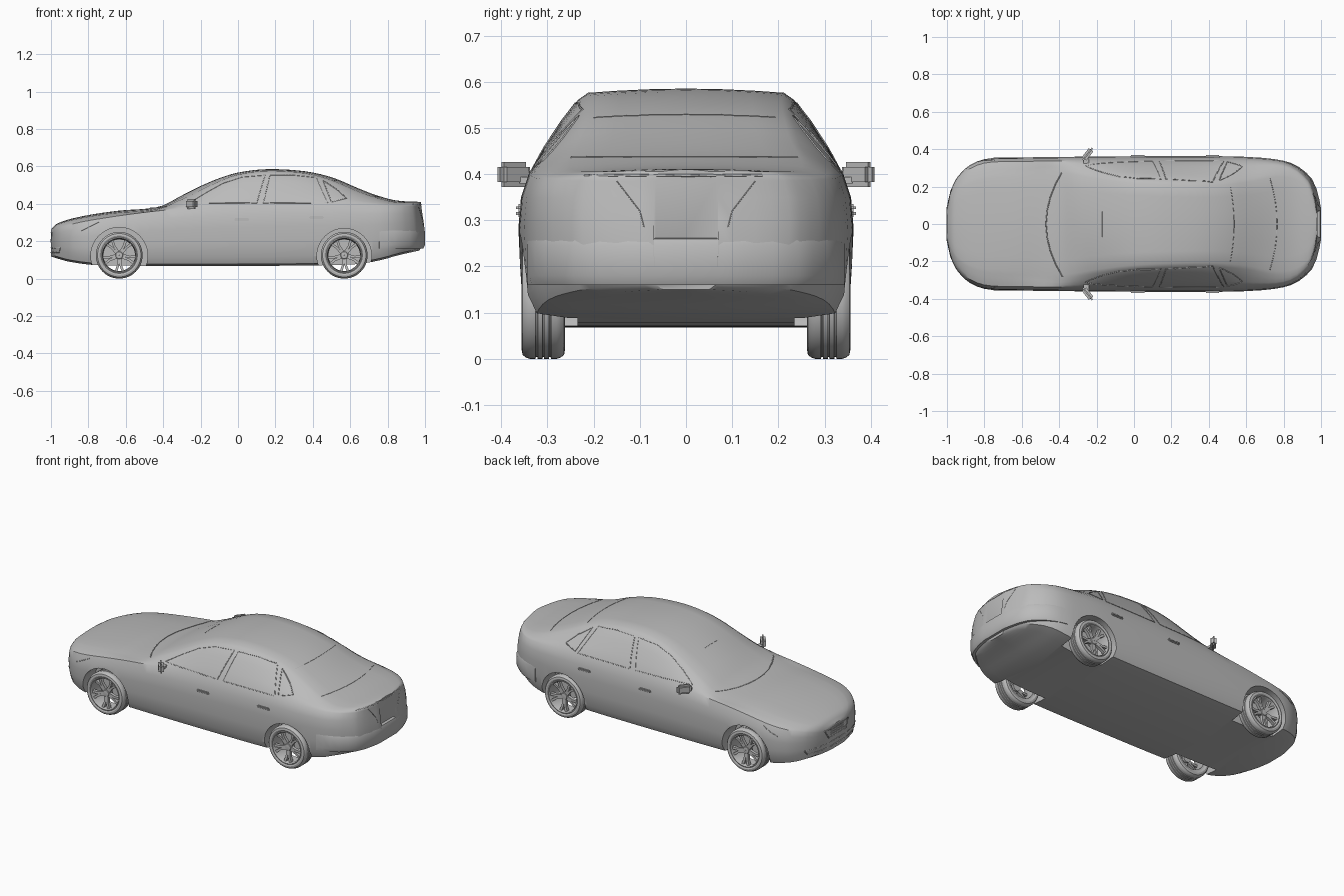
import bpy, bmesh, math
from mathutils import Vector, Matrix
from mathutils.bvhtree import BVHTree

if "Cube" in bpy.data.objects:
    bpy.data.objects.remove(bpy.data.objects["Cube"])

grey = bpy.data.materials.new("grey_paint")
grey.diffuse_color = (0.5, 0.5, 0.5, 1)
grey.use_nodes = True
grey.node_tree.nodes["Principled BSDF"].inputs["Base Color"].default_value = grey.diffuse_color


def finish(name, bm, angle=35):
    bmesh.ops.recalc_face_normals(bm, faces=bm.faces)
    me = bpy.data.meshes.new(name)
    bm.to_mesh(me)
    bm.free()
    ob = bpy.data.objects.new(name, me)
    bpy.context.collection.objects.link(ob)
    me.materials.append(grey)
    smooth(ob, angle)
    return ob


def smooth(ob, angle=35):
    bpy.ops.object.select_all(action='DESELECT')
    ob.select_set(True)
    bpy.context.view_layer.objects.active = ob
    bpy.ops.object.shade_smooth_by_angle(angle=math.radians(angle))


def ease(keys, x):
    """Smooth curve through (x, value) keys."""
    n = len(keys)
    def slope(i):
        a, b = keys[max(i - 1, 0)], keys[min(i + 1, n - 1)]
        return (b[1] - a[1]) / (b[0] - a[0])
    for i in range(n - 1):
        (x0, v0), (x1, v1) = keys[i], keys[i + 1]
        if x <= x1 or i == n - 2:
            h = x1 - x0
            t = min(max((x - x0) / h, 0), 1)
            return ((2*t**3 - 3*t**2 + 1) * v0 + (t**3 - 2*t*t + t) * h * slope(i)
                    + (3*t*t - 2*t**3) * v1 + (t**3 - t*t) * h * slope(i + 1))


# body outlines along the length
TOP = [(-1, .262), (-.97, .293), (-.85, .33), (-.65, .362), (-.42, .385), (-.3, .445), (-.2, .495),
       (-.1, .537), (0, .567), (.15, .585), (.35, .575), (.5, .542), (.65, .48), (.75, .442), (.85, .418), (1, .41)]
WIDE = [(-1, .08), (-.985, .16), (-.96, .225), (-.92, .28), (-.86, .325), (-.78, .35), (-.6, .356), (0, .362),
        (.5, .362), (.65, .356), (.78, .342), (.86, .315), (.92, .272), (.96, .225), (.985, .15), (1, .07)]
LOW = [(-1, .118), (-.9, .09), (-.75, .072), (0, .068), (.6, .075), (.72, .09), (.85, .12), (1, .15)]
BELT = [(-1, .24), (-.95, .272), (-.8, .31), (-.4, .365), (0, .39), (.5, .4), (.8, .39), (1, .385)]
ROOF = [(-1, .72), (-.6, .74), (-.4, .8), (-.2, .71), (0, .64), (.4, .6), (.6, .65), (.75, .76), (.9, .82), (1, .82)]
CROWN = [(-1, .008), (-.6, .014), (-.4, .015), (-.25, .03), (0, .014), (.3, .012), (.6, .022), (.8, .014), (1, .006)]


def section(x):
    zt, w, zb, zs, r, c = (ease(k, x) for k in (TOP, WIDE, LOW, BELT, ROOF, CROWN))
    we, ze, wb = w * r, zt - c, w * .94
    h = zs - zb
    half = [(0, zb), (.72*w, zb), (.92*w, zb + .01), (.975*w, zb + .05), (.99*w, zb + .4*h),
            (w, zb + .65*h), (.985*w, zb + .85*h), (wb, zs)]
    for t in (.33, .67, .93):
        half.append((wb + (we - wb) * t + .008 * math.sin(math.pi * t), zs + (ze - zs) * t))
    half += [(we * .95, ze + c * .2), (.66*we, ze + c*.6), (.33*we, ze + c*.9), (0, zt)]
    ring = half + [(-y, z) for y, z in reversed(half[1:-1])]
    out = []
    for y, z in ring:
        dx = 0
        if x > .8:      # tail leans forward above and below the bumper
            k = (x - .8) / .2
            dx = -k * (.022 * min(max((z - .25) / .15, 0), 1) + .03 * max(0, (.2 - z) / .05))
        out.append(Vector((x + dx, y, z)))
    return out


# body shell
xs = sorted({round(-1 + i * .04, 3) for i in range(51)}
            | {s * v for s in (-1, 1) for v in (.995, .985, .975, .945, .9)})
bm = bmesh.new()
rings = [[bm.verts.new(p) for p in section(x)] for x in xs]
n = len(rings[0])
for a, b in zip(rings, rings[1:]):
    for i in range(n):
        bm.faces.new((a[i], a[(i+1) % n], b[(i+1) % n], b[i]))
bm.faces.new(rings[0])
bm.faces.new(rings[-1])
body = finish("body", bm)

# wheel wells cut from the body
WHEELS = (-.635, .568)
for x, r in zip(WHEELS, (.152, .146)):
    for s in (-1, 1):
        bm = bmesh.new()
        bmesh.ops.create_cone(bm, cap_ends=True, segments=48, radius1=r, radius2=r, depth=.3,
                              matrix=Matrix.Translation((x, s * .385, .122)) @ Matrix.Rotation(math.pi/2, 4, 'X'))
        cutter = finish("well_cutter", bm)
        mod = body.modifiers.new("well", 'BOOLEAN')
        mod.operation, mod.object, mod.solver = 'DIFFERENCE', cutter, 'EXACT'
        bpy.context.view_layer.objects.active = body
        bpy.ops.object.modifier_apply(modifier=mod.name)
        bpy.data.objects.remove(cutter)
smooth(body, 35)
bm = bmesh.new()
bm.from_mesh(body.data)
tree = BVHTree.FromBMesh(bm)


def trim(name, pts, origin, depth=.0025, closed=False):
    """Thin bead laid on the body; origin maps a 2D point to ray start and direction."""
    if closed:
        pts = pts + pts[:1]
    path = []
    for a, b in zip(pts, pts[1:]):
        for k in range(8):
            p, d = origin(*[u + (v - u) * k / 8 for u, v in zip(a, b)])
            hit = tree.ray_cast(Vector(p), Vector(d))[0]
            if hit:
                path.append(hit)
    cu = bpy.data.curves.new(name, 'CURVE')
    cu.dimensions, cu.bevel_depth, cu.bevel_resolution = '3D', depth, 0
    sp = cu.splines.new('POLY')
    sp.points.add(len(path) - 1)
    for q, p in zip(sp.points, path):
        q.co = (*p, 1)
    sp.use_cyclic_u = closed
    tmp = bpy.data.objects.new(name, cu)
    me = bpy.data.meshes.new_from_object(tmp)
    bpy.data.objects.remove(tmp)
    me.materials.clear()
    me.materials.append(grey)
    bpy.context.collection.objects.link(bpy.data.objects.new(name, me))


from_top = lambda x, y: ((x, y, 2), (0, 0, -1))
from_nose = lambda y, z: ((-2, y, z), (1, 0, 0))
from_tail = lambda y, z: ((2, y, z), (-1, 0, 0))

# side window frames, lamp edges and door handles
for s in (-1, 1):
    side = lambda x, z, s=s: ((x, s * 2, z), (0, -s, 0))
    trim("front_window_frame", [(-.26, .405), (-.17, .46), (-.08, .51), (.02, .543), (.145, .553), (.1, .403)], side, closed=True)
    trim("rear_window_frame", [(.135, .403), (.17, .553), (.3, .553), (.42, .54), (.48, .405)], side, closed=True)
    trim("quarter_window_frame", [(.455, .525), (.53, .475), (.58, .43), (.5, .41)], side, closed=True)
    trim("headlamp_edge", [(-.84, .255), (-.77, .29), (-.74, .305)], side, .002)
    for hx, hz in ((.02, .315), (.42, .327)):
        hit = tree.ray_cast(Vector((hx, s * 2, hz)), Vector((0, -s, 0)))[0]
        bm = bmesh.new()
        bmesh.ops.create_cube(bm, size=1, matrix=Matrix.Translation(hit) @ Matrix.Diagonal((.08, .018, .016, 1)))
        bmesh.ops.bevel(bm, geom=bm.edges[:], offset=.005, segments=2, affect='EDGES')
        finish("door_handle", bm)

# glass edges, grille, intake and tail panel lines
arc = lambda x, dx, w: [(x + dx * (t/4)**2, w * t/4) for t in range(-4, 5)]
trim("windshield_base", arc(-.47, .09, .285), from_top, .003)
trim("windshield_top", arc(-.17, 0, .07), from_top, .0012)
trim("rear_glass_top", arc(.535, -.02, .2), from_top, .0015)
trim("rear_glass_base", arc(.765, -.04, .25), from_top, .002)
trim("grille_frame", [(-.11, .245), (.11, .245), (.08, .195), (-.08, .195)], from_nose, .003, True)
for z in (.21, .222, .234):
    trim("grille_bar", [(-.085, z), (.085, z)], from_nose, .0015)
trim("lower_intake", [(-.24, .165), (.24, .165), (.22, .14), (-.22, .14)], from_nose, .003, True)
trim("boot_lip", [(-.22, .397), (.22, .397)], from_tail, .003)
for s in (-1, 1):
    trim("boot_seam", [(s*.15, .385), (s*.1, .32), (s*.09, .28)], from_tail, .0012)

# rear bumper band following the tail outline
bm = bmesh.new()
outline = [(x, s * ease(WIDE, x)) for s, order in ((-1, 1), (1, -1))
           for x in [.76, .8, .84, .88, .92, .95, .975, .99, .998][::order]]
prof = [(-.02, .262), (.0, .26), (.006, .245), (.006, .18), (-.004, .16), (-.03, .16)]
cols = []
for x, y in outline:
    k = min(1, (x - .74) / .12)
    d = Vector((x - .62, y * 1.2, 0)).normalized()
    cols.append([bm.verts.new((x - .004 + d.x*o*k, y*.995 + d.y*o*k, z)) for o, z in prof])
for a, b in zip(cols, cols[1:]):
    for i in range(len(prof)):
        j = (i + 1) % len(prof)
        bm.faces.new((a[i], a[j], b[j], b[i]))
bm.faces.new(cols[0])
bm.faces.new(cols[-1])
finish("rear_bumper", bm)

# door mirrors
for s in (-1, 1):
    bm = bmesh.new()
    place = Matrix.Translation((-.248, .373, .399)) @ Matrix.Rotation(math.radians(-38), 4, 'Z')
    cube = bmesh.ops.create_cube(bm, size=1, matrix=place @ Matrix.Diagonal((.03, .082, .054, 1)))
    bmesh.ops.bevel(bm, geom=bm.edges[:], offset=.011, segments=2, affect='EDGES')
    bmesh.ops.create_cube(bm, size=1, matrix=Matrix.Translation((-.255, .335, .387)) @ Matrix.Diagonal((.03, .05, .014, 1)))
    bmesh.ops.scale(bm, vec=(1, s, 1), verts=bm.verts)
    finish("door_mirror", bm)


def lathe(bm, prof, steps=48):
    """Closed (radius, y) profile turned about the y axis."""
    loops = [[bm.verts.new((r * math.cos(a), y, r * math.sin(a))) for r, y in prof]
             for a in (2 * math.pi * i / steps for i in range(steps))]
    for a, b in zip(loops, loops[1:] + loops[:1]):
        for i in range(len(prof)):
            j = (i + 1) % len(prof)
            bm.faces.new((a[i], a[j], b[j], b[i]))


# wheels: grooved tyre, open rim and five spokes
tread = [(.125, .029), (.125, .017), (.121, .016), (.121, .013), (.125, .012), (.125, .002), (.121, .001)]
tyre = [(.094, .042), (.105, .047), (.116, .045), (.122, .038)] + tread
tyre += [(r, -y) for r, y in reversed(tread)] + [(.122, -.038), (.116, -.045), (.105, -.047), (.094, -.042)]
for x in WHEELS:
    for s in (-1, 1):
        bm = bmesh.new()
        lathe(bm, tyre)
        bmesh.ops.translate(bm, vec=(x, s * .309, .125), verts=bm.verts)
        finish("tyre", bm, 30)
        bm = bmesh.new()
        lathe(bm, [(.098, .043), (.092, .045), (.087, .036), (.084, -.04), (.096, -.042)])
        lathe(bm, [(.001, .034), (.018, .033), (.024, .026), (.024, .0), (.001, .0)], 24)
        for k in range(5):
            turn = Matrix.Rotation(2 * math.pi * k / 5 + .3, 4, 'Y')
            for side in (-1, 1):        # each spoke splits into two arms
                v = [bm.verts.new(turn @ Vector((px, py, side * pz)))
                     for px, pz0, pz1, y0, y1 in ((.016, -.001, .012, .012, .03), (.055, .001, .014, .014, .033), (.09, .012, .027, .018, .037))
                     for pz, py in ((pz0, y0), (pz1, y0), (pz1, y1), (pz0, y1))]
                for q in (0, 4):
                    for i in range(4):
                        j = (i + 1) % 4
                        bm.faces.new((v[q+i], v[q+j], v[q+4+j], v[q+4+i]))
                bm.faces.new(v[:4])
                bm.faces.new(v[8:])
        bmesh.ops.scale(bm, vec=(1, s, 1), verts=bm.verts)
        bmesh.ops.translate(bm, vec=(x, s * .309, .125), verts=bm.verts)
        finish("rim", bm, 30)
